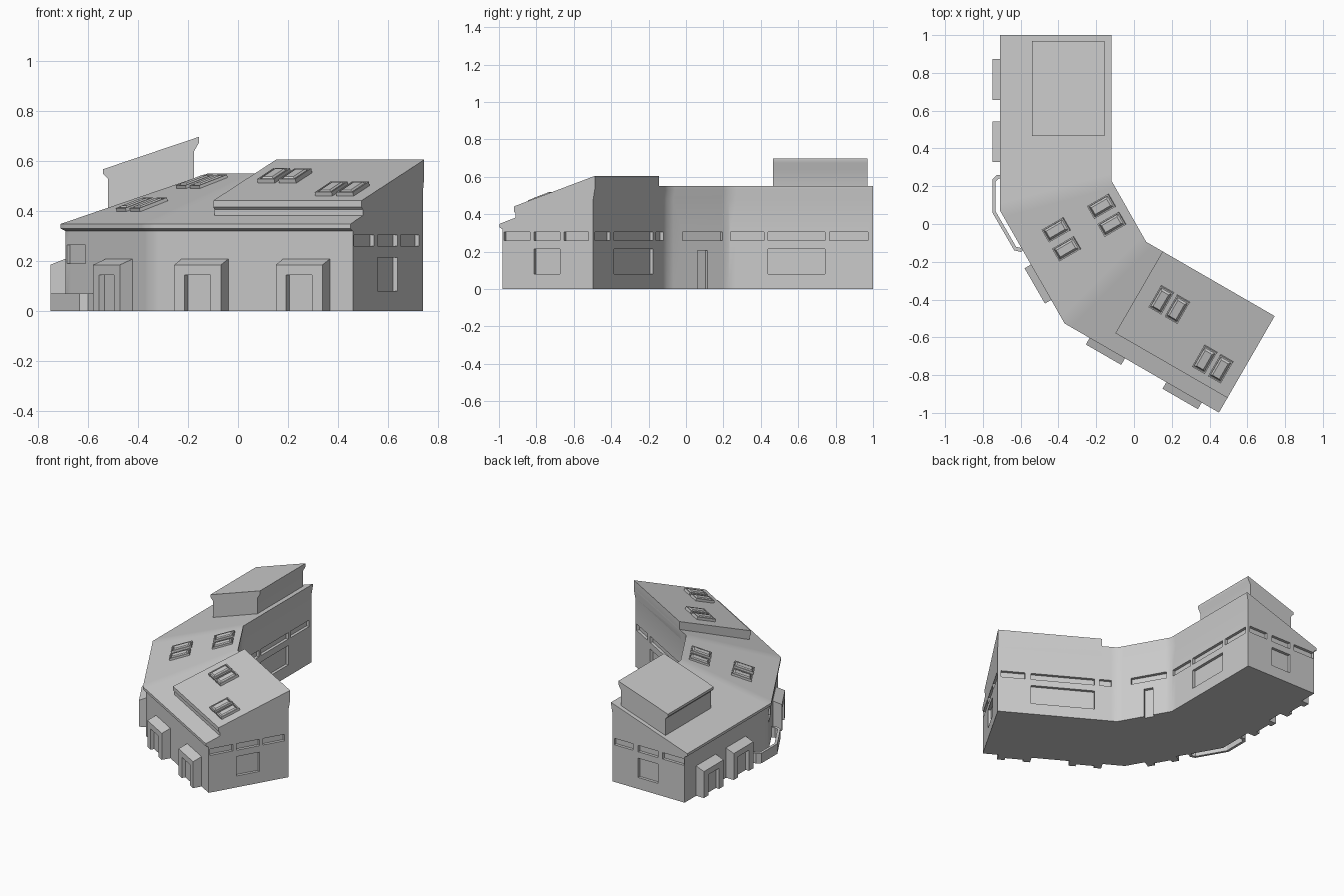
import bpy, bmesh, math
from mathutils import Vector, Matrix

if "Cube" in bpy.data.objects:
    bpy.data.objects.remove(bpy.data.objects["Cube"], do_unlink=True)

grey = bpy.data.materials.new("plain_grey")
grey.use_nodes = True
grey.diffuse_color = (0.6, 0.6, 0.6, 1)
grey.node_tree.nodes["Principled BSDF"].inputs["Base Color"].default_value = (0.6, 0.6, 0.6, 1)


def heading(deg):
    a = math.radians(deg)
    return Vector((math.cos(a), math.sin(a), 0))


def make(name, bm):
    bmesh.ops.recalc_face_normals(bm, faces=bm.faces[:])
    mesh = bpy.data.meshes.new(name)
    bm.to_mesh(mesh)
    bm.free()
    mesh.materials.append(grey)
    obj = bpy.data.objects.new(name, mesh)
    bpy.context.collection.objects.link(obj)
    return obj


def activate(obj):
    bpy.ops.object.select_all(action='DESELECT')
    obj.select_set(True)
    bpy.context.view_layer.objects.active = obj


def smooth(obj, deg=35):
    activate(obj)
    bpy.ops.object.shade_smooth_by_angle(angle=math.radians(deg))


def carve(obj, cutter):
    cutter.hide_render = True
    mod = obj.modifiers.new("openings", 'BOOLEAN')
    mod.operation, mod.solver, mod.object = 'DIFFERENCE', 'EXACT', cutter
    activate(obj)
    bpy.ops.object.modifier_apply(modifier=mod.name)
    bpy.data.objects.remove(cutter, do_unlink=True)


# Plan: inner edge of the bent wing and its outward mitres
WIDTH = 0.59
north = Vector((-0.12, 1.0, 0))
bend_1 = Vector((-0.12, 0.23, 0))
bend_2 = Vector((0.065, -0.095, 0))
south = bend_2 + heading(-30) * 0.785
mitre_1 = heading(195) / math.cos(math.radians(15))
mitre_2 = heading(225) / math.cos(math.radians(15))


def sweep(name, profile, stations):
    """Skin a cross-section (distance from eave, height) along the stations."""
    bm = bmesh.new()
    rings = [[bm.verts.new(p + m * (WIDTH - u) + Vector((0, 0, z))) for u, z in profile]
             for p, m in stations]
    n = len(profile)
    for a, b in zip(rings, rings[1:]):
        for i in range(n):
            bm.faces.new((a[i], a[(i + 1) % n], b[(i + 1) % n], b[i]))
    bm.faces.new(rings[0])
    bm.faces.new(rings[-1])
    return make(name, bm)


def at(wall, t, d, z=0):
    """Point on a wall: t along it, d outward, z up."""
    origin, angle = wall
    return origin + heading(angle + 90) * t + heading(angle) * d + Vector((0, 0, z))


def box(bm, wall, t0, t1, d0, d1, z0, z1, rise=0):
    """Box on a wall, its top rising toward the wall."""
    section = [(d0, z0), (d1, z0), (d1, z1), (d0, z1 + rise)]
    a, b = [[bm.verts.new(at(wall, t, d, z)) for d, z in section] for t in (t0, t1)]
    for i in range(4):
        j = (i + 1) % 4
        bm.faces.new((a[i], a[j], b[j], b[i]))
    bm.faces.new(a)
    bm.faces.new(b)


# Main building with lean-to roof
def bend(p, m, before, after):
    return [(p - heading(before) * 0.04, m), (p, m), (p + heading(after) * 0.04, m)]


stations = [(north, heading(180)), *bend(bend_1, mitre_1, -90, -60),
            *bend(bend_2, mitre_2, -60, -30), (south, heading(240))]
section = [(0.02, 0), (0.02, 0.32), (0, 0.33), (0, 0.348), (0.59, 0.55),
           (0.59, 0.535), (0.58, 0.48), (0.58, 0)]
building = sweep("main_building", section, stations)

# Wall frames: origin and outward direction
INSET = 0.01
outer = WIDTH - 0.02
north_end = (north, 90)
south_end = (south + heading(240) * WIDTH, -30)
inner_north = (bend_1 + mitre_1 * INSET, 0)
inner_mid = (bend_2 + mitre_2 * INSET, 30)
inner_south = (south + heading(240) * INSET, 60)
outer_north = (north + heading(180) * outer, 180)
outer_mid = (bend_1 + mitre_1 * outer, 210)
outer_south = (bend_2 + mitre_2 * outer, 240)

# Recessed windows: clerestory strips, large panes and the inner door
strips = [
    (north_end, [(0.025, 0.17), (0.21, 0.365), (0.40, 0.565)]),
    (south_end, [(0.03, 0.19), (0.215, 0.375), (0.40, 0.55)]),
    (inner_north, [(0.01, 0.19), (0.21, 0.515), (0.54, 0.745)]),
    (inner_mid, [(0.095, 0.343)]),
    (inner_south, [(0.02, 0.18), (0.22, 0.64), (0.67, 0.75)]),
]
cuts = bmesh.new()
for wall, spans in strips:
    for t0, t1 in spans:
        box(cuts, wall, t0, t1, -0.02, 0.05, 0.26, 0.305)
    if len(spans) == 3:
        box(cuts, wall, *spans[1], -0.02, 0.05, 0.08, 0.215)
box(cuts, inner_mid, 0.187, 0.25, -0.02, 0.05, -0.02, 0.205)
box(cuts, outer_mid, 0.012, 0.16, -0.015, 0.05, 0.19, 0.265)
carve(building, make("window_cutter", cuts))
smooth(building)

# Entrance porches with recessed doors
porches = [(outer_north, 0.235), (outer_north, 0.565), (outer_mid, 0.433),
           (outer_south, 0.255), (outer_south, 0.724)]
for i, (wall, mid) in enumerate(porches):
    bm = bmesh.new()
    box(bm, wall, mid - 0.108, mid + 0.108, -0.01, 0.06, 0, 0.185, 0.028)
    porch = make(f"porch_{i + 1}", bm)
    bm = bmesh.new()
    box(bm, wall, mid - 0.06, mid + 0.06, 0.035, 0.1, -0.02, 0.145)
    carve(porch, make("door_cutter", bm))

# Low planter wall wrapped round the outer bend
def planter_line(d, cut, end):
    return [at(outer_north, 0.74 + end, 0), at(outer_north, 0.74 + end, d - cut),
            at(outer_north, 0.74 + end + cut, d), outer_mid[0] + mitre_1 * d,
            at(outer_mid, 0.24 - end - cut, d), at(outer_mid, 0.24 - end, d - cut),
            at(outer_mid, 0.24 - end, 0)]


bm = bmesh.new()
loop = planter_line(0.06, 0.025, 0) + planter_line(0.042, 0.018, 0.018)[::-1]
base = bm.faces.new([bm.verts.new(p) for p in loop])
grown = bmesh.ops.extrude_face_region(bm, geom=[base])["geom"]
bmesh.ops.translate(bm, vec=(0, 0, 0.07),
                    verts=[v for v in grown if isinstance(v, bmesh.types.BMVert)])
make("planter_wall", bm)

# Raised roof over the south wing
raised = [(0.10, 0.36), (0.10, 0.405), (0.09, 0.415), (0.09, 0.442), (0.59, 0.605),
          (0.59, 0.535), (0.58, 0.48)]
smooth(sweep("raised_south_roof", raised,
             [(bend_2 + heading(-30) * 0.10, heading(240)), (south, heading(240))]))

# Plant room on the north wing roof
room = [(0.19, 0.38), (0.19, 0.53), (0.17, 0.55), (0.17, 0.567), (0.555, 0.697),
        (0.555, 0.675), (0.535, 0.64), (0.535, 0.48)]
smooth(sweep("roof_plant_room", room,
             [(Vector((-0.12, y, 0)), heading(180)) for y in (0.97, 0.465)]))


# Skylights: frame with a sunken rim and a domed pane
def skylight(name, x, y, corner, out, u0, z0):
    p = Vector((x, y, 0))
    u = WIDTH - (p - corner).dot(heading(out))
    slope = 0.335
    p.z = z0 + slope * (u - u0)
    up = (heading(out + 180) + Vector((0, 0, slope))).normalized()
    along = heading(out + 90)
    normal = up.cross(along)
    if normal.z < 0:
        normal = -normal
    frame = Matrix((up, along, normal)).transposed().to_4x4()
    frame.translation = p
    bm = bmesh.new()
    bmesh.ops.create_cube(bm, size=1, matrix=Matrix.Diagonal((0.135, 0.078, 0.032, 1)))
    top = max(bm.faces, key=lambda f: f.calc_center_median().z)
    for thick, depth in ((0.01, 0), (0.002, -0.008), (0.014, 0.012)):
        bmesh.ops.inset_region(bm, faces=[top], thickness=thick, depth=depth)
    bm.transform(frame)
    smooth(make(name, bm), 45)


mid_lights = [(-0.41, -0.03), (-0.355, -0.13), (-0.17, 0.095), (-0.115, 0.0)]
south_lights = [(0.145, -0.40), (0.23, -0.45), (0.375, -0.715), (0.46, -0.765)]
for i, (x, y) in enumerate(mid_lights):
    skylight(f"middle_skylight_{i + 1}", x, y, bend_1, 210, 0, 0.348)
for i, (x, y) in enumerate(south_lights):
    skylight(f"south_skylight_{i + 1}", x, y, bend_2, 240, 0.09, 0.442)
